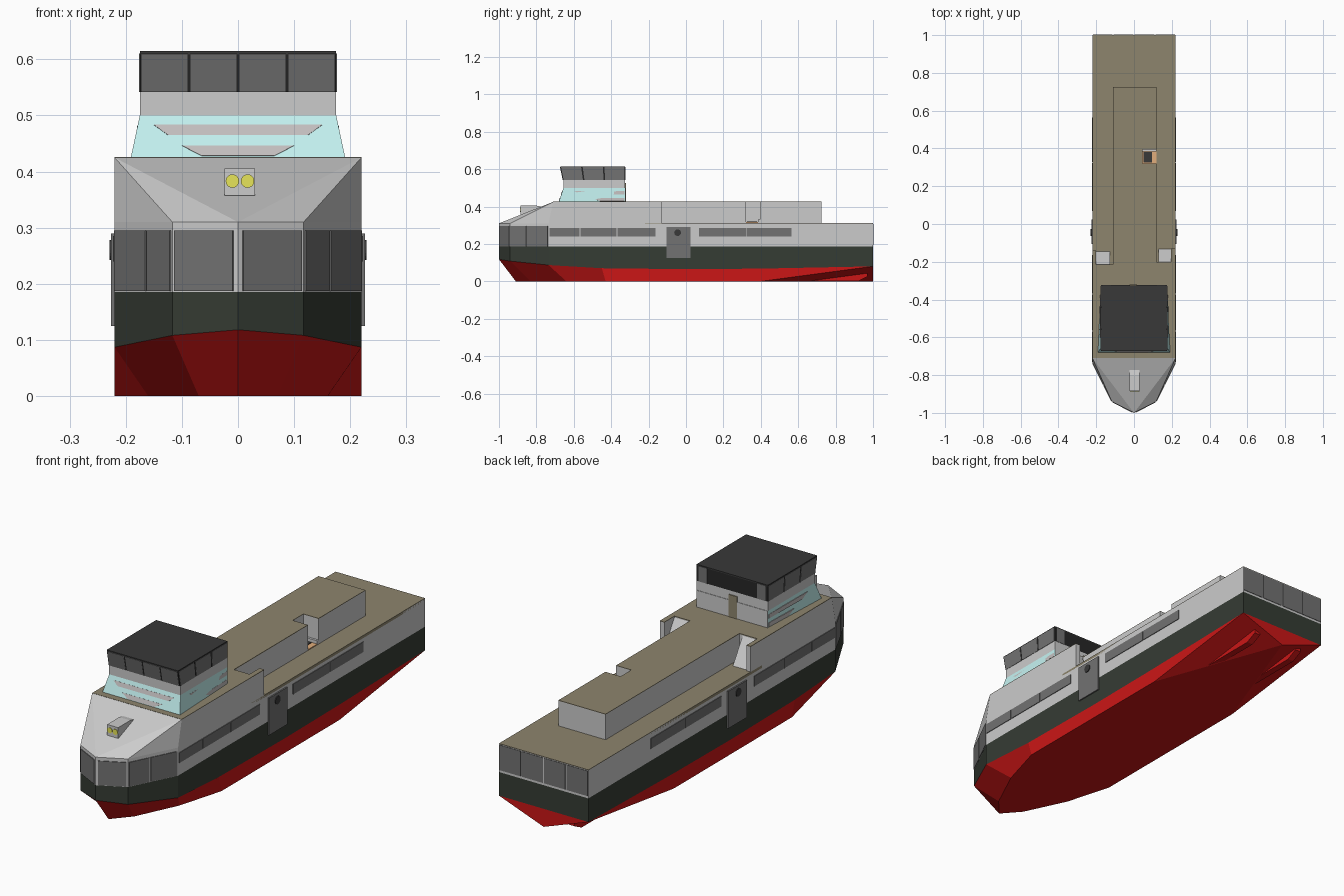
import bpy, bmesh, math
from mathutils import Vector, Matrix

if "Cube" in bpy.data.objects:
    bpy.data.objects.remove(bpy.data.objects["Cube"])

COLORS = {
    "red": (0.6, 0.008, 0.008), "green": (0.036, 0.045, 0.034), "tan": (0.27, 0.235, 0.155),
    "cyan": (0.55, 0.88, 0.87), "glass": (0.17, 0.17, 0.17), "stripe": (0.55, 0.52, 0.52),
    "dark": (0.04, 0.04, 0.04), "frame": (0.02, 0.02, 0.02), "yellow": (0.8, 0.78, 0.1),
    "orange": (0.75, 0.42, 0.2),
}


def finish(name, bm, color=None):
    bmesh.ops.remove_doubles(bm, verts=bm.verts, dist=1e-5)
    bmesh.ops.recalc_face_normals(bm, faces=bm.faces)
    me = bpy.data.meshes.new(name)
    bm.to_mesh(me)
    bm.free()
    ob = bpy.data.objects.new(name, me)
    bpy.context.collection.objects.link(ob)
    if color:
        mat = bpy.data.materials.get(color) or bpy.data.materials.new(color)
        mat.diffuse_color = (*COLORS[color], 1)
        mat.use_nodes = True
        mat.node_tree.nodes["Principled BSDF"].inputs["Base Color"].default_value = mat.diffuse_color
        me.materials.append(mat)
    return ob


def add_loft(bm, low, high):
    a = [bm.verts.new(p) for p in low]
    b = [bm.verts.new(p) for p in high]
    n = len(a)
    for i in range(n):
        j = (i + 1) % n
        bm.faces.new((a[i], a[j], b[j], b[i]))
    bm.faces.new(a[::-1])
    bm.faces.new(b)


def loft(name, low, high, color=None):
    bm = bmesh.new()
    add_loft(bm, low, high)
    return finish(name, bm, color)


def slab(name, outline, z0, z1, color=None):
    return loft(name, [(x, y, z0) for x, y in outline], [(x, y, z1) for x, y in outline], color)


def rect(x0, x1, y0, y1):
    return [(x0, y0), (x1, y0), (x1, y1), (x0, y1)]


def panes(name, corners, cuts=((0, 1),), color="glass", t=0.003):
    """Thin plates on a four-cornered wall, one per (start, end) fraction."""
    a0, b0, b1, a1 = [Vector(c) for c in corners]
    bm = bmesh.new()
    n = (b0 - a0).cross(a1 - a0).normalized() * t
    for u, v in cuts:
        pts = [a0.lerp(b0, u), a0.lerp(b0, v), a1.lerp(b1, v), a1.lerp(b1, u)]
        add_loft(bm, [p - n for p in pts], [p + n for p in pts])
    return finish(name, bm, color)


def even(n, gap=0.012):
    return [(i / n + gap, (i + 1) / n - gap) for i in range(n)]


def disc(name, center, r, depth, axis, color):
    bm = bmesh.new()
    bmesh.ops.create_cone(bm, cap_ends=True, segments=20, radius1=r, radius2=r, depth=depth,
                          matrix=Matrix.Translation(center) @ Matrix.Rotation(math.pi / 2, 4, axis))
    return finish(name, bm, color)


def mirrored(half):
    return half + [(-x, y, z) for x, y, z in reversed(half)]


# Hull: keel and chine stations from bow to stern, then bands stacked on top
chine = mirrored([(0, -1, .118), (.117, -.94, .108), (.22, -.735, .087), (.22, -.45, .07), (.22, 0, .065),
                  (.22, .4, .068), (.22, 1, .08), (.22, 1, .08)])
keel = mirrored([(0, -.91, 0), (.07, -.83, 0), (.16, -.64, 0), (.22, -.43, 0), (.22, 0, 0),
                 (.22, .4, 0), (.22, .4, 0), (0, 1, 0)])
loft("lower_hull", keel, chine, "red")
level = lambda z: [(x, y, z) for x, y, _ in chine]
loft("hull_band", chine, level(.185), "green")
loft("upper_hull", level(.185), level(.31))
slab("rear_deck", rect(-.22, .22, -.22, 1), .30, .312, "tan")

# Sloped foredeck
bm = bmesh.new()
for p in mirrored([(0, -1, .31), (.117, -.94, .31), (.22, -.735, .31), (.22, -.71, .425), (.22, -.70, .31)]):
    bm.verts.new(p)
bmesh.ops.remove_doubles(bm, verts=bm.verts, dist=1e-5)
bmesh.ops.convex_hull(bm, input=bm.verts)
finish("foredeck", bm)

# Superstructure with stair recesses, and its tan top deck
plan = [(-.22, -.71), (.22, -.71), (.22, -.13), (.197, -.13), (.197, -.2), (.12, -.2), (.12, .32), (.045, .32),
        (.045, .395), (.12, .395), (.12, .725), (-.112, .725), (-.112, -.215), (-.2, -.215), (-.2, -.14), (-.22, -.14)]
slab("superstructure", plan, .31, .424)
slab("top_deck", plan, .423, .426, "tan")

# Ramps and hatch in the recesses
for name, x0, x1, y in (("right_stair", .13, .197, -.2), ("left_stair", -.2, -.128, -.215)):
    loft(name, [(x0, y, .31), (x0, y + .07, .31), (x0, y, .42)], [(x1, y, .31), (x1, y + .07, .31), (x1, y, .42)])
slab("hatch_floor", rect(.045, .12, .32, .385), .31, .316, "orange")
slab("hatch_opening", rect(.05, .095, .325, .38), .312, .319, "dark")
slab("hatch_step", rect(.045, .12, .385, .395), .31, .33)

# Side windows, doors, bow windows and skegs, both sides
for s, side in ((1, "right"), (-1, "left")):
    x = .22 * s
    wall = lambda y0, y1, z0, z1: [(x, y0, z0), (x, y1, z0), (x, y1, z1), (x, y0, z1)]
    panes(side + "_front_windows", wall(-.73, -.163, .24, .285), [(0, .285), (.295, .63), (.64, 1)])
    panes(side + "_rear_windows", wall(.07, .565, .24, .285), [(0, .51), (.52, 1)])
    panes(side + "_door", wall(-.105, .025, .125, .29), t=.006)
    disc(side + "_porthole", (x, -.045, .26), .018, .018, 'Y', "dark")
    tip, mid, aft = (0, -1), (.117 * s, -.94), (x, -.735)
    bay = lambda p, q: [(*p, .187), (*q, .187), (*q, .295), (*p, .295)]
    panes(side + "_bow_front_window", bay(tip, mid), [(.07, .96)])
    panes(side + "_bow_side_windows", bay(mid, aft), [(.02, .42), (.45, .98)])
    fin = [(.64, .0), (.92, .0), (.97, .025), (.97, .055), (.64, .02)]
    loft(side + "_skeg", [(.1 * s, y, z + .001) for y, z in fin], [(.13 * s, y, z + .001) for y, z in fin], "red")

# Stern windows
panes("stern_windows", [(-.22, 1, .195), (.22, 1, .195), (.22, 1, .307), (-.22, 1, .307)], even(4, .006), t=.002)

# Bridge tower: flared base, wall band, overhanging cab and roof
quad = lambda xf, xb, yf, yb, z: [(-xf, yf, z), (xf, yf, z), (xb, yb, z), (-xb, yb, z)]
loft("bridge_base", quad(.191, .175, -.68, -.325, .425), quad(.175, .175, -.655, -.325, .5), "cyan")
panes("bridge_back_wall", [(-.175, -.325, .425), (.175, -.325, .425), (.175, -.325, .5), (-.175, -.325, .5)],
      color=None, t=.002)
loft("bridge_wall", quad(.175, .175, -.655, -.325, .5), quad(.175, .175, -.655, -.325, .542))
cab_low, cab_high = quad(.175, .175, -.658, -.325, .542), quad(.175, .175, -.672, -.325, .61)
loft("bridge_cab", cab_low, cab_high, "frame")
loft("bridge_roof", quad(.175, .175, -.672, -.325, .609), quad(.175, .175, -.672, -.325, .615), "dark")
for i, (name, cuts) in enumerate((("front", even(4, .008)), ("right", even(3)),
                                  ("back", [(.03, .15), (.85, .97)]), ("left", even(3)))):
    j = (i + 1) % 4
    panes("cab_%s_windows" % name, [cab_low[i], cab_low[j], cab_high[j], cab_high[i]], cuts, t=.0015)
panes("bridge_back_door", [(-.025, -.325, .426), (.015, -.325, .426), (.015, -.325, .525), (-.025, -.325, .525)],
      color="tan", t=.004)

# Decorative stripes on the flared base
front = lambda x, z: (x, -.68 + (z - .425) / 3, z)
flank = lambda s, y, z: (s * (.175 + .016 * (-.325 - y) / .355 * (1 - (z - .425) / .075)), y, z)
for n, (w0, w1, z0, z1, y0, y1) in enumerate(((.125, .15, .465, .483, -.56, -.6), (.065, .1, .428, .446, -.46, -.5))):
    panes("front_stripe_%d" % n, [front(-w0, z0), front(w0, z0), front(w1, z1), front(-w1, z1)],
          color="stripe", t=.0015)
    for s in (1, -1):
        panes("side_stripe_%d" % n, [flank(s, y0, z0), flank(s, -.33, z0), flank(s, -.33, z1), flank(s, y1, z1)],
              color="stripe", t=.0015)

# Searchlight box on the foredeck
box = [(-.885, .357), (-.885, .405), (-.80, .405), (-.765, .398), (-.78, .38)]
loft("light_box", [(-.024, y, z) for y, z in box], [(.03, y, z) for y, z in box])
for n, x in enumerate((-.01, .017)):
    disc("lamp_%d" % n, (x, -.885, .383), .012, .006, 'X', "yellow")
